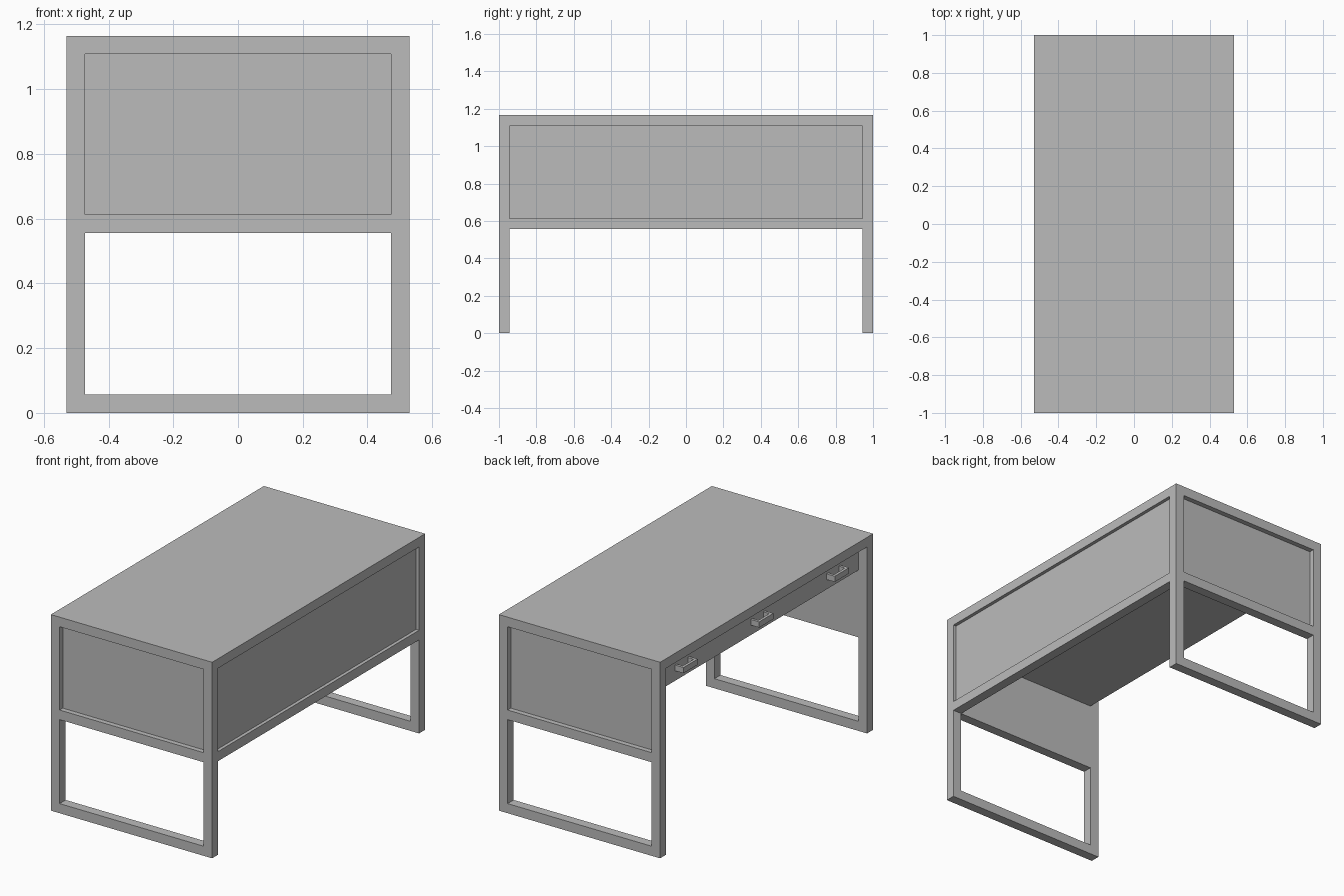
import bpy
import bmesh
from mathutils import Matrix, Vector

cube = bpy.data.objects.get("Cube")
if cube:
    bpy.data.objects.remove(cube, do_unlink=True)

grey = bpy.data.materials.new("plain grey")
grey.use_nodes = True
tone = (0.5, 0.5, 0.5, 1)
grey.diffuse_color = tone
grey.node_tree.nodes["Principled BSDF"].inputs["Base Color"].default_value = tone

# Overall size and the bar thickness shared by the whole frame
HX, HY, H, T = 0.53, 1.0, 1.165, 0.057
IX, IY = HX - T, HY - T
MID = 0.556                      # underside of the middle rail
PANEL_Z = (MID + T, H - T)
DRAWER_Z = 0.955


def add_box(bm, x, y, z):
    """Add a box spanning the given (low, high) ranges."""
    ranges = (x, y, z)
    centre = Vector([(a + b) / 2 for a, b in ranges])
    size = [b - a for a, b in ranges]
    bmesh.ops.create_cube(bm, size=1, matrix=Matrix.Translation(centre) @ Matrix.Diagonal((*size, 1)))


def make_part(name, boxes):
    bm = bmesh.new()
    for box in boxes:
        add_box(bm, *box)
    mesh = bpy.data.meshes.new(name)
    bm.to_mesh(mesh)
    bm.free()
    mesh.materials.append(grey)
    obj = bpy.data.objects.new(name, mesh)
    bpy.context.collection.objects.link(obj)
    return obj


# Table top
make_part("table_top", [((-HX, HX), (-HY, HY), (H - T, H))])

# End frames with a panel flush on the inside and recessed outside
for side, name in ((-1, "front"), (1, "back")):
    span = sorted((side * IY, side * HY))
    make_part(name + "_end_frame", [
        ((-HX, -IX), span, (0, H - T)),
        ((IX, HX), span, (0, H - T)),
        ((-IX, IX), span, (0, T)),
        ((-IX, IX), span, (MID, MID + T)),
    ])
    recessed = sorted((side * IY, side * (HY - 0.03)))
    make_part(name + "_end_panel", [((-IX, IX), recessed, PANEL_Z)])

# Long side: lower rail and modesty panel
make_part("side_rail", [((IX, HX), (-IY, IY), (MID, MID + T))])
make_part("modesty_panel", [((IX, HX - 0.02), (-IY, IY), PANEL_Z)])

# Drawer body under the top, set back from the open side
make_part("drawer_body", [((-IX, IX), (-IY, IY), (DRAWER_Z, H - T))])

# Three bar pulls, each a grip on two short posts
GRIP, HALF = 0.016, 0.067
pull_z = (1.014, 1.048)
for i, place in enumerate(("front", "middle", "back")):
    y = (i - 1) * 0.71
    outer = -HX + 0.002
    make_part(place + "_drawer_pull", [
        ((outer, outer + GRIP), (y - HALF, y + HALF), pull_z),
        ((outer + GRIP, -IX), (y - HALF, y - HALF + GRIP), pull_z),
        ((outer + GRIP, -IX), (y + HALF - GRIP, y + HALF), pull_z),
    ])
